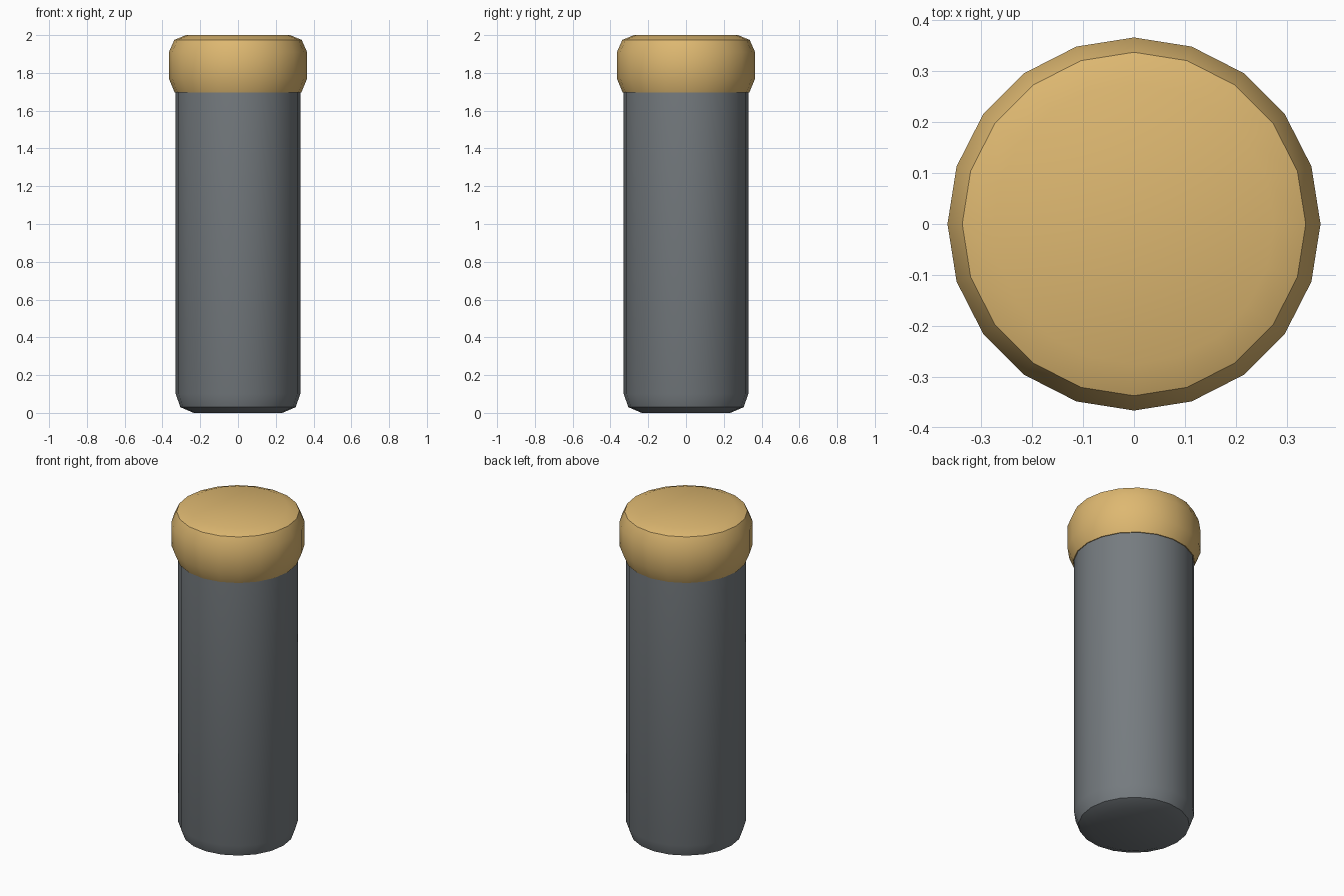
import bpy
import bmesh
from math import cos, sin, tau, radians

cube = bpy.data.objects.get("Cube")
if cube:
    bpy.data.objects.remove(cube, do_unlink=True)

SIDES = 20


def material(name, rgb):
    mat = bpy.data.materials.new(name)
    mat.use_nodes = True
    mat.diffuse_color = (*rgb, 1)
    mat.node_tree.nodes["Principled BSDF"].inputs["Base Color"].default_value = (*rgb, 1)
    return mat


def turned(name, profile, mat):
    """Closed solid of revolution from (radius, height) points, bottom to top."""
    bm = bmesh.new()
    rings = [[bm.verts.new((r * cos(tau * i / SIDES), r * sin(tau * i / SIDES), z))
              for i in range(SIDES)] for r, z in profile]
    for low, high in zip(rings, rings[1:]):
        for i in range(SIDES):
            j = (i + 1) % SIDES
            bm.faces.new((low[i], low[j], high[j], high[i]))
    bm.faces.new(rings[0][::-1])
    bm.faces.new(rings[-1])
    mesh = bpy.data.meshes.new(name)
    bm.to_mesh(mesh)
    bm.free()
    mesh.materials.append(mat)
    obj = bpy.data.objects.new(name, mesh)
    bpy.context.collection.objects.link(obj)
    bpy.ops.object.select_all(action="DESELECT")
    obj.select_set(True)
    bpy.context.view_layer.objects.active = obj
    bpy.ops.object.shade_smooth_by_angle(angle=radians(40))
    return obj


# Grey cylinder with a rounded foot
turned("body", [(0.235, 0), (0.305, 0.03), (0.33, 0.1), (0.33, 1.72)],
       material("slate grey", (0.18, 0.20, 0.215)))

# Wider tan cap, rounded above and below
turned("cap", [(0.335, 1.695), (0.366, 1.77), (0.366, 1.91), (0.337, 1.975), (0.275, 2.0)],
       material("tan", (0.73, 0.48, 0.165)))
